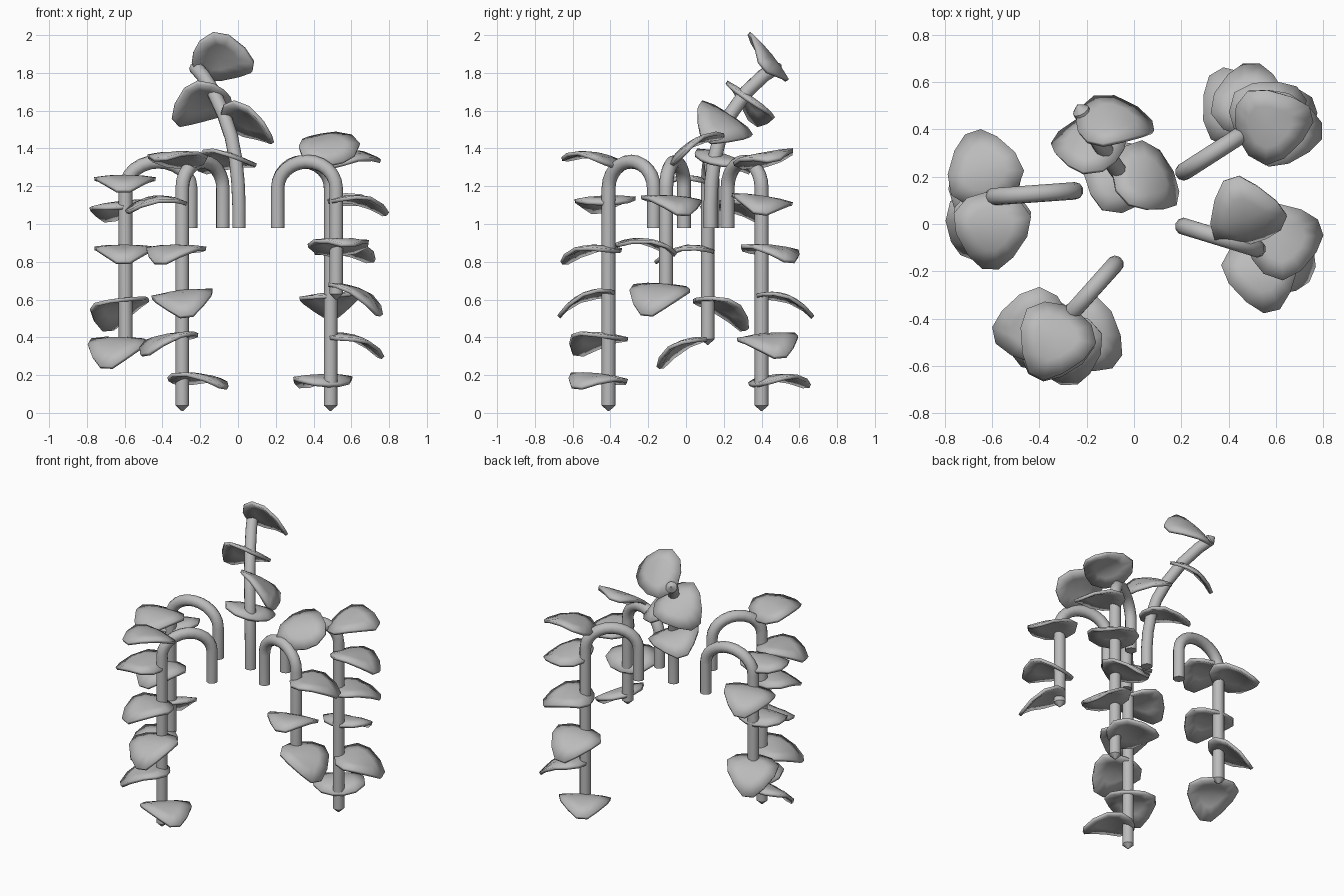
import bpy, math
from mathutils import Vector, Matrix

if "Cube" in bpy.data.objects:
    bpy.data.objects.remove(bpy.data.objects["Cube"])

mat = bpy.data.materials.new("plain_grey")
mat.diffuse_color = (0.5, 0.5, 0.5, 1)
mat.use_nodes = True
mat.node_tree.nodes["Principled BSDF"].inputs["Base Color"].default_value = mat.diffuse_color


def add_mesh(name, verts, faces, angle):
    me = bpy.data.meshes.new(name)
    me.from_pydata(verts, [], faces)
    me.materials.append(mat)
    ob = bpy.data.objects.new(name, me)
    bpy.context.collection.objects.link(ob)
    bpy.ops.object.select_all(action='DESELECT')
    bpy.context.view_layer.objects.active = ob
    ob.select_set(True)
    bpy.ops.object.shade_smooth_by_angle(angle=math.radians(angle))
    return ob


# Round stem along a path, flat at the start, pointed at the end
def stem(name, path, sides=10, radius=0.037):
    pts = [Vector(p) for p in path]
    end = (pts[-1] - pts[-2]).normalized()
    pts.append(pts[-1] + end * 0.03)
    radii = [radius] * (len(pts) - 1) + [0.004]
    verts, faces = [], []
    side = None
    for i, p in enumerate(pts):
        t = (pts[min(i + 1, len(pts) - 1)] - pts[max(i - 1, 0)]).normalized()
        if side is None:
            side = Vector((0.3, 1, 0)).cross(t)
        side = (side - t * side.dot(t)).normalized()
        up = t.cross(side)
        for k in range(sides):
            a = math.tau * k / sides
            verts.append(p + radii[i] * (side * math.cos(a) + up * math.sin(a)))
    for i in range(len(pts) - 1):
        for k in range(sides):
            a, b = i * sides + k, i * sides + (k + 1) % sides
            faces.append((a, b, b + sides, a + sides))
    n = len(verts)
    faces += [tuple(range(sides))[::-1], tuple(range(n - sides, n))]
    add_mesh(name, verts, faces, 40)


# Hooked stem: up, over a round arch, then hanging down
def hooked_stem(name, base, hang, bottom, spring=1.19, rise=0.14):
    b, h = Vector(base), Vector(hang)
    path = [(*b, 0.98)]
    for i in range(13):
        a = math.pi * i / 12
        p = b.lerp(h, (1 - math.cos(a)) / 2)
        path.append((*p, spring + rise * math.sin(a)))
    path.append((*h, bottom + 0.03))
    stem(name, path)


# Spade-shaped leaf, arched from base to tip: half outline, then mirrored
HALF = [(0.18, 0.035), (0.125, 0.095), (0.035, 0.15), (-0.05, 0.163),
        (-0.115, 0.11), (-0.14, 0.035)]
OUTLINE = HALF + [(x, -y) for x, y in reversed(HALF)]


def arched(x, y):
    return Vector((x, y, 0.036 - 2.1 * x * x - 0.4 * y * y))


def leaf(name, centre, slope, root):
    c = Vector(centre)
    normal = Vector((-slope[0], -slope[1], 1)).normalized()
    out = Vector((c.x - root[0], c.y - root[1], 0))
    out = (out - normal * out.dot(normal)).normalized()
    across = normal.cross(out)
    n = len(OUTLINE)
    verts = [arched(0, 0)]
    verts += [arched(x * 0.55, y * 0.55) for x, y in OUTLINE]
    verts += [arched(x, y) for x, y in OUTLINE]
    faces = []
    for i in range(n):
        j = (i + 1) % n
        faces += [(0, 1 + i, 1 + j), (1 + i, 1 + n + i, 1 + n + j, 1 + j)]
    rot = Matrix((out, across, normal)).transposed()
    # outline runs clockwise, so turn the faces to point up
    faces = [f[::-1] for f in faces]
    ob = add_mesh(name, [c + rot @ v for v in verts], faces, 30)
    if ob.data.polygons[0].normal.dot(normal) < 0:
        ob.data.flip_normals()
    mod = ob.modifiers.new("thickness", 'SOLIDIFY')
    mod.thickness = 0.02
    mod.offset = -0.5


# Hanging vines: base, hanging position, bottom height,
# leaves as (centre, slope along x and y)
VINES = {
    "left": ((-0.25, 0.14), (-0.595, 0.115), 0.36, [
        ((-0.64, 0.0, 0.345), (0.12, 0.42)),
        ((-0.63, 0.18, 0.55), (0.3, -0.4)),
        ((-0.60, 0.01, 0.85), (0, 0.1)),
        ((-0.63, 0.22, 1.08), (0.15, -0.1)),
        ((-0.60, -0.01, 1.22), (0, 0.05))]),
    "front": ((-0.08, -0.17), (-0.295, -0.41), 0.01, [
        ((-0.215, -0.47, 0.17), (-0.05, -0.08)),
        ((-0.365, -0.465, 0.38), (0.22, 0.05)),
        ((-0.29, -0.515, 0.6), (0.1, 0.33)),
        ((-0.335, -0.49, 0.85), (0.05, 0.1)),
        ((-0.415, -0.435, 1.11), (0.05, 0.05)),
        ((-0.33, -0.48, 1.34), (-0.05, -0.22))]),
    "right": ((0.21, -0.01), (0.52, -0.105), 0.6, [
        ((0.615, -0.145, 0.625), (-0.45, 0.1)),
        ((0.54, -0.19, 0.88), (0.05, -0.25)),
        ((0.62, -0.07, 1.11), (-0.1, -0.1)),
        ((0.475, 0.035, 1.4), (0, 0.68))]),
    "back": ((0.21, 0.22), (0.49, 0.40), 0.01, [
        ((0.44, 0.485, 0.165), (0, 0.08)),
        ((0.605, 0.44, 0.375), (-0.27, 0)),
        ((0.49, 0.51, 0.59), (0.08, -0.28)),
        ((0.56, 0.45, 0.85), (0, -0.1)),
        ((0.615, 0.40, 1.11), (-0.1, -0.15)),
        ((0.57, 0.42, 1.34), (0.15, 0.22))]),
}
for side, (base, hang, bottom, leaves) in VINES.items():
    hooked_stem(side + "_stem", base, hang, bottom)
    for i, (centre, slope) in enumerate(leaves):
        leaf(f"{side}_leaf_{i + 1}", centre, slope, hang)

# Upright leaning vine
stem("upright_stem", [
    (0.005, 0.13, 0.98), (0.005, 0.13, 1.1), (0.0, 0.135, 1.22), (-0.012, 0.15, 1.34),
    (-0.035, 0.18, 1.46), (-0.075, 0.235, 1.58), (-0.13, 0.32, 1.7),
    (-0.185, 0.41, 1.785), (-0.225, 0.48, 1.83)])
for i, (centre, slope, root) in enumerate([
        ((-0.06, 0.20, 1.33), (-0.12, -0.25), (0.0, 0.14)),
        ((0.04, 0.19, 1.53), (-0.6, -0.55), (-0.06, 0.21)),
        ((-0.18, 0.335, 1.635), (0.2, -0.85), (-0.11, 0.29)),
        ((-0.10, 0.425, 1.87), (0, -1.25), (-0.18, 0.41))]):
    leaf(f"upright_leaf_{i + 1}", centre, slope, root)
